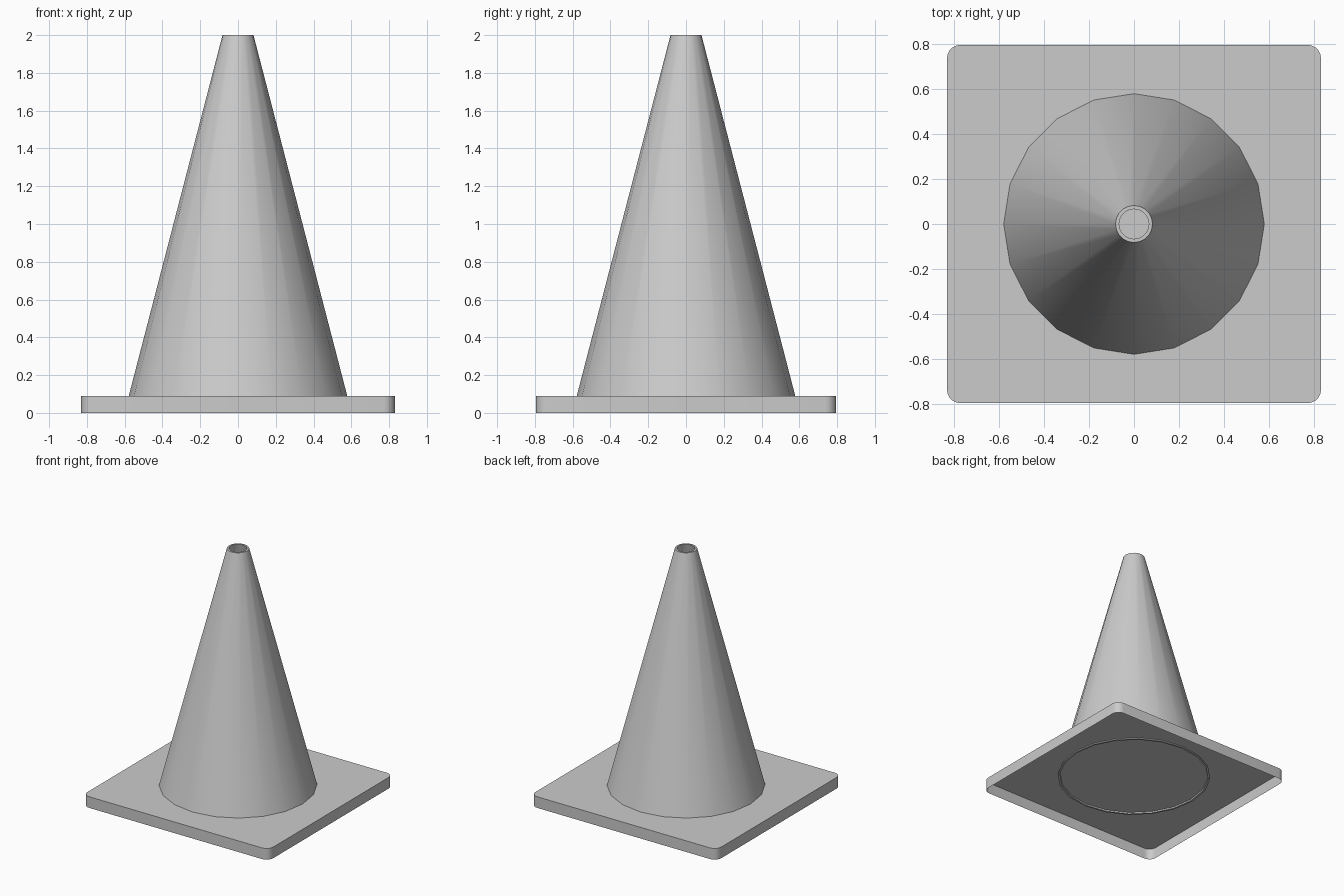
import bpy, bmesh
from math import sin, cos, pi

if "Cube" in bpy.data.objects:
    bpy.data.objects.remove(bpy.data.objects["Cube"])

def make_object(name, bm):
    bmesh.ops.recalc_face_normals(bm, faces=bm.faces)
    mesh = bpy.data.meshes.new(name)
    bm.to_mesh(mesh)
    bm.free()
    obj = bpy.data.objects.new(name, mesh)
    bpy.context.collection.objects.link(obj)
    bpy.ops.object.select_all(action='DESELECT')
    bpy.context.view_layer.objects.active = obj
    obj.select_set(True)
    bpy.ops.object.shade_smooth_by_angle(angle=pi / 5)
    return obj

# Base: rounded rectangular plate with a skirt, open underneath
HX, HY, R, HEIGHT, STEPS = 0.83, 0.795, 0.06, 0.09, 5
bm = bmesh.new()
outline = []
for i, (sx, sy) in enumerate([(1, 1), (-1, 1), (-1, -1), (1, -1)]):
    for k in range(STEPS + 1):
        a = (i + k / STEPS) * pi / 2
        outline.append(bm.verts.new((sx * (HX - R) + R * cos(a),
                                     sy * (HY - R) + R * sin(a), HEIGHT)))
plate = bm.faces.new(outline)
skirt = bmesh.ops.extrude_edge_only(bm, edges=list(plate.edges))
lower = [g for g in skirt["geom"] if isinstance(g, bmesh.types.BMVert)]
bmesh.ops.translate(bm, verts=lower, vec=(0, 0, -HEIGHT))
bm.normal_update()
if plate.normal.z < 0:
    bmesh.ops.reverse_faces(bm, faces=bm.faces)
make_object("base_plate", bm)

# Cone: thin hollow shell of 20 sides, foot just poking through the plate
SIDES = 20
profile = [(0.581, 0.08), (0.082, 2.0), (0.066, 2.0), (0.565, 0.08)]
bm = bmesh.new()
rings = [[bm.verts.new((r * cos(2 * pi * i / SIDES), r * sin(2 * pi * i / SIDES), z))
          for i in range(SIDES)] for r, z in profile]
for a, b in zip(rings, rings[1:] + rings[:1]):
    for i in range(SIDES):
        j = (i + 1) % SIDES
        bm.faces.new((a[i], a[j], b[j], b[i]))
make_object("cone_shell", bm)
